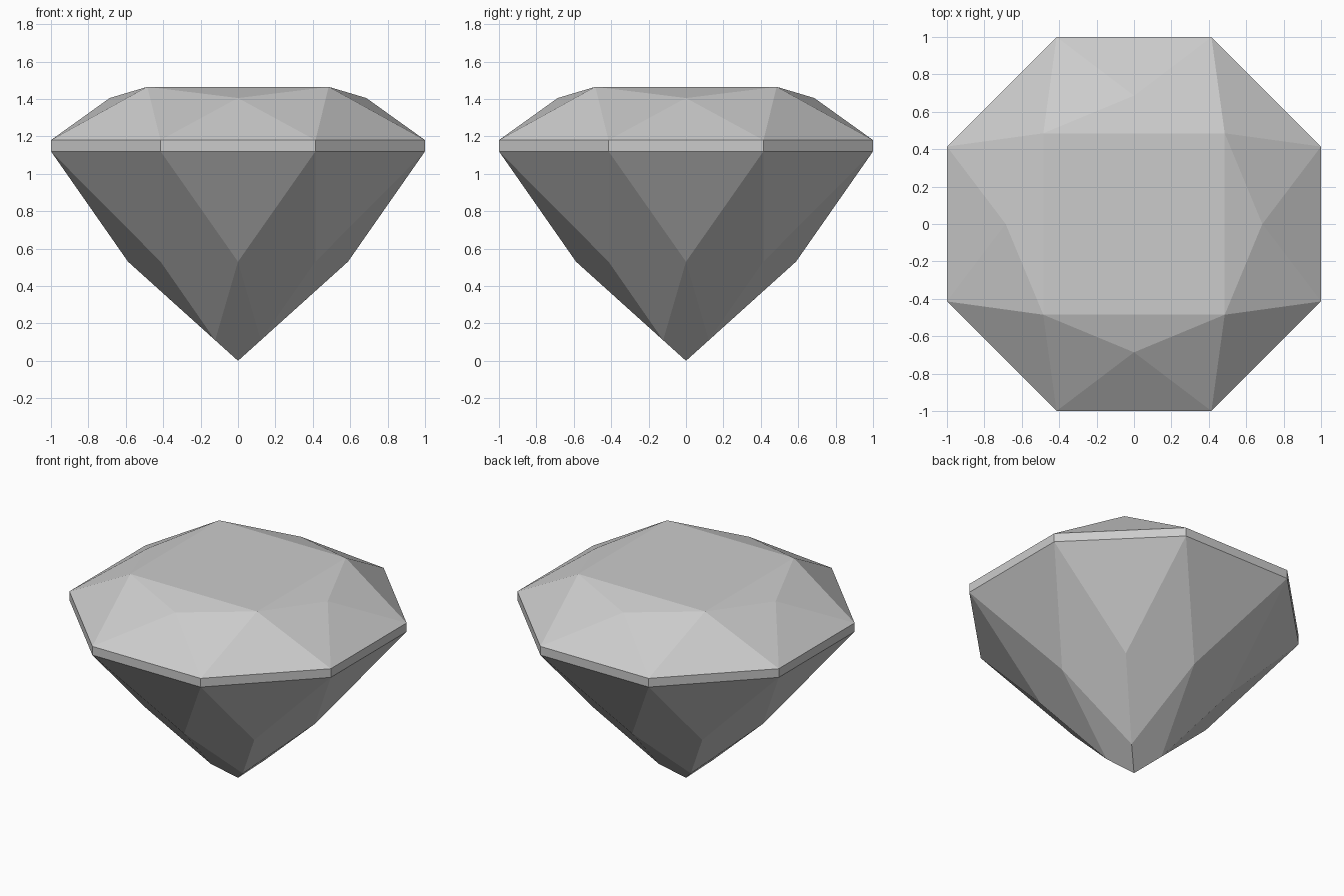
import bpy, bmesh
from math import pi
from mathutils import Matrix, Vector

cube = bpy.data.objects.get("Cube")
if cube:
    bpy.data.objects.remove(cube, do_unlink=True)

stone = bpy.data.materials.new("pale grey stone")
stone.use_nodes = True
colour = (0.6, 0.6, 0.6, 1)
stone.diffuse_color = colour
stone.node_tree.nodes["Principled BSDF"].inputs["Base Color"].default_value = colour

GIRDLE_TOP, GIRDLE_BOTTOM = 1.18, 1.12
C = 0.414  # half side of the octagon


def mirror(p):
    return Vector((-p[0], p[1], p[2]))


def diag(r, z):
    """Point on the front-left diagonal."""
    return Vector((r, -r, z))


def turn(p):
    """Quarter turn about the vertical axis."""
    return Matrix.Rotation(pi / 2, 3, 'Z') @ Vector(p)


def cut_part(name, facets, cap=None):
    """Repeat the facets of one quarter around the axis, with an optional cap."""
    bm = bmesh.new()
    for k in range(4):
        rot = Matrix.Rotation(k * pi / 2, 3, 'Z')
        for facet in facets:
            bm.faces.new([bm.verts.new(rot @ Vector(p)) for p in facet])
    if cap:
        bm.faces.new([bm.verts.new(p) for p in cap])
    bmesh.ops.remove_doubles(bm, verts=bm.verts, dist=0.001)
    # every facet looks away from the core of the stone
    bm.normal_update()
    core = Vector((0, 0, 1.15))
    for f in bm.faces:
        if f.normal.dot(f.calc_center_median() - core) < 0:
            f.normal_flip()
    mesh = bpy.data.meshes.new(name)
    bm.to_mesh(mesh)
    bm.free()
    mesh.materials.append(stone)
    obj = bpy.data.objects.new(name, mesh)
    bpy.context.collection.objects.link(obj)


# Crown: square table, star facets, kites and girdle facets
g = Vector((C, -1, GIRDLE_TOP))
g_next = Vector((1, -C, GIRDLE_TOP))
star = Vector((0, -0.686, 1.405))
table = diag(0.485, 1.465)
cut_part("crown", [
    (mirror(g), g, star),
    (g, g_next, table),
    (g, table, star),
    (mirror(g), star, mirror(table)),
    (mirror(table), star, table),
], cap=[table, turn(table), turn(turn(table)), mirror(table)])

# Girdle: thin octagonal band
b = Vector((C, -1, GIRDLE_BOTTOM))
b_next = Vector((1, -C, GIRDLE_BOTTOM))
cut_part("girdle", [
    (mirror(b), b, g, mirror(g)),
    (b, b_next, g_next, g),
])

# Pavilion: facets narrowing to the point
mid = Vector((0, -0.588, 0.53))
corner = diag(C, 0.53)
low = diag(0.122, 0.11)
cut_part("pavilion", [
    (mirror(b), b, mid),
    (b, b_next, corner),
    (b, corner, low, mid),
    (mirror(b), mid, mirror(low), mirror(corner)),
    (mid, mirror(low), (0, 0, 0), low),
])
